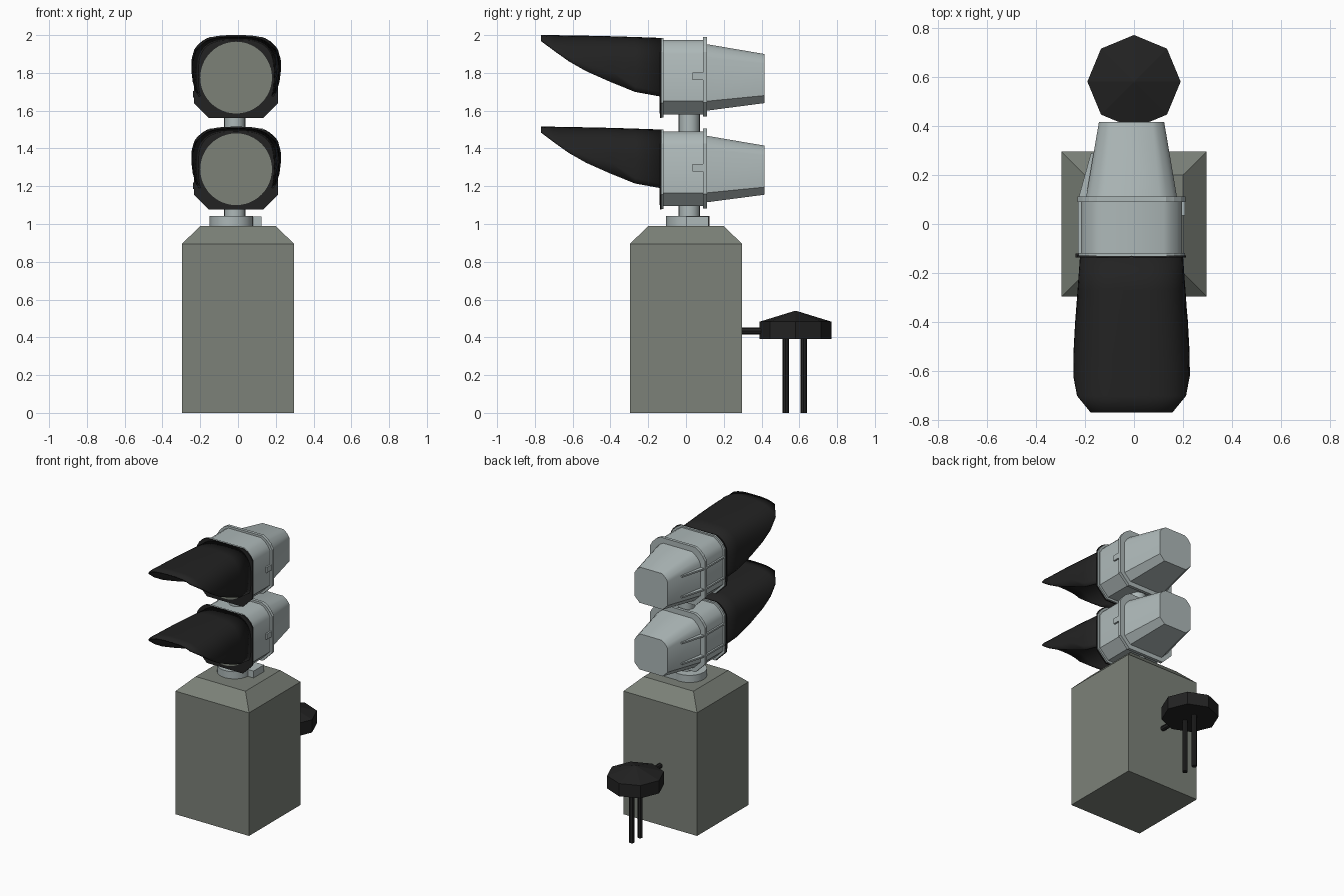
import bpy, bmesh, math
from mathutils import Vector

if "Cube" in bpy.data.objects:
    bpy.data.objects.remove(bpy.data.objects["Cube"])

CX = -0.01          # centre line of the lamp heads
PITCH = 0.485       # vertical distance between heads


def material(name, rgb):
    m = bpy.data.materials.new(name)
    m.diffuse_color = (*rgb, 1)
    m.use_nodes = True
    m.node_tree.nodes["Principled BSDF"].inputs["Base Color"].default_value = m.diffuse_color
    return m


CONCRETE = material("concrete grey", (0.20, 0.22, 0.19))
METAL = material("pale metal grey", (0.42, 0.48, 0.48))
BLACK = material("black", (0.016, 0.016, 0.016))
LENS = material("lens grey", (0.20, 0.22, 0.185))


def loft(name, rings, mat, closed=True, smooth=False):
    """Skin a list of equal-length rings; closed rings are capped."""
    bm = bmesh.new()
    vs = [[bm.verts.new(p) for p in r] for r in rings]
    n = len(rings[0])
    for a, b in zip(vs, vs[1:]):
        for i in range(n if closed else n - 1):
            j = (i + 1) % n
            bm.faces.new((a[i], a[j], b[j], b[i]))
    if closed:
        bm.faces.new(vs[0])
        bm.faces.new(vs[-1])
    bmesh.ops.recalc_face_normals(bm, faces=bm.faces)
    me = bpy.data.meshes.new(name)
    bm.to_mesh(me)
    bm.free()
    me.materials.append(mat)
    ob = bpy.data.objects.new(name, me)
    bpy.context.collection.objects.link(ob)
    if smooth:
        bpy.ops.object.select_all(action='DESELECT')
        ob.select_set(True)
        bpy.context.view_layer.objects.active = ob
        bpy.ops.object.shade_smooth_by_angle(angle=math.radians(35))
    return ob


def box(name, x, y, z, mat):
    ring = lambda h: [(x[0], y[0], h), (x[1], y[0], h), (x[1], y[1], h), (x[0], y[1], h)]
    return loft(name, [ring(z[0]), ring(z[1])], mat)


def tube(name, p, q, r, n, mat, smooth=False):
    p, q = Vector(p), Vector(q)
    rot = (q - p).to_track_quat('Z', 'Y')
    ring = [rot @ Vector((r * math.cos(2 * math.pi * i / n), r * math.sin(2 * math.pi * i / n), 0))
            for i in range(n)]
    return loft(name, [[p + v for v in ring], [q + v for v in ring]], mat, smooth=smooth)


def housing(y, hw, zb, zt, c, ct):
    """Ring with cut lower corners (c) and rounded upper corners (ct)."""
    right = [(hw - c, zb), (hw, zb + c)]
    for i in range(4):
        a = math.radians(30 * i)
        # blend of an arc and a straight cut
        t = i / 3
        ax = 0.45 * math.cos(a) + 0.55 * (1 - t)
        az = 0.45 * math.sin(a) + 0.55 * t
        right.append((hw - ct + ct * ax, zt - ct + ct * az))
    pts = right + [(-x, z) for x, z in reversed(right)]
    return [(CX + x, y, z) for x, z in pts]


def hood_ring(y, rx, rz, zc, edge, n=28):
    """Squarish arch cut off at the height of the hood's lower edge."""
    d = (edge - zc) / rz
    t0 = math.asin(math.copysign(abs(d) ** 1.5, d))
    out = []
    for i in range(n + 1):
        t = t0 + (math.pi - 2 * t0) * i / n
        c, s = math.cos(t), math.sin(t)
        out.append((CX + rx * math.copysign(abs(c) ** (2 / 3), c), y,
                    zc + rz * math.copysign(abs(s) ** (2 / 3), s)))
    return out


def head(tag, dz):
    # Body, flanges and tapered rear casing
    parts = [
        ("body", [(-0.12, 0.205, 1.58, 1.975, 0.07, 0.075), (0.10, 0.205, 1.58, 1.975, 0.07, 0.075)], METAL),
        ("front_flange", [(-0.13, 0.217, 1.565, 1.985, 0.075, 0.075), (-0.118, 0.217, 1.565, 1.985, 0.075, 0.075)], METAL),
        ("rear_flange", [(0.09, 0.22, 1.568, 1.99, 0.075, 0.08), (0.112, 0.22, 1.568, 1.99, 0.075, 0.08)], METAL),
        ("rear_casing", [(0.11, 0.185, 1.60, 1.952, 0.05, 0.07), (0.415, 0.133, 1.64, 1.90, 0.04, 0.05)], METAL),
        ("face_plate", [(-0.137, 0.222, 1.562, 1.985, 0.077, 0.07), (-0.129, 0.222, 1.562, 1.985, 0.077, 0.07)], BLACK),
    ]
    for name, secs, mat in parts:
        rings = [[(x, y, z + dz) for x, y, z in housing(*s)] for s in secs]
        loft(f"{tag}_{name}", rings, mat, smooth=name in ("body", "rear_casing"))
    # Lens disc
    tube(f"{tag}_lens", (CX, -0.13, 1.775 + dz), (CX, -0.141, 1.775 + dz), 0.19, 48, LENS)
    # Long hood
    stations = [(-0.13, 0.205, 0.195, 1.785, 1.675), (-0.27, 0.215, 0.198, 1.787, 1.70),
                (-0.40, 0.225, 0.201, 1.788, 1.752), (-0.53, 0.232, 0.203, 1.789, 1.81),
                (-0.62, 0.236, 0.204, 1.789, 1.862), (-0.70, 0.24, 0.205, 1.79, 1.92),
                (-0.768, 0.243, 0.205, 1.79, 1.972)]
    hood = loft(f"{tag}_hood", [hood_ring(y, rx, rz, zc + dz, e + dz) for y, rx, rz, zc, e in stations],
                BLACK, closed=False, smooth=True)
    mod = hood.modifiers.new("thickness", 'SOLIDIFY')
    mod.thickness = 0.01
    mod.offset = 0
    # Side catches and ribs
    box(f"{tag}_catch", (0.18, 0.207), (0.035, 0.09), (1.762 + dz, 1.802 + dz), METAL)
    box(f"{tag}_front_catch", (-0.238, -0.21), (-0.137, -0.12), (1.67 + dz, 1.705 + dz), BLACK)
    for i, z in enumerate((1.70, 1.85)):
        box(f"{tag}_body_rib_{i}", (-0.228, -0.20), (-0.12, 0.10), (z - 0.006 + dz, z + 0.006 + dz), METAL)
        tri = [(-0.225, 0.11), (-0.175, 0.29), (-0.15, 0.29), (-0.15, 0.11)]
        loft(f"{tag}_gusset_{i}", [[(x, y, z + h + dz) for x, y in tri] for h in (-0.006, 0.006)], METAL)


# Concrete pedestal with a chamfered top
sq = lambda h, z: [(-h, -h, z), (h, -h, z), (h, h, z), (-h, h, z)]
loft("pedestal", [sq(0.296, 0), sq(0.296, 0.895), sq(0.2, 0.99)], CONCRETE)

# Mounting foot and post
tube("foot_disc", (-0.035, 0.01, 0.985), (-0.035, 0.01, 1.042), 0.115, 24, METAL, smooth=True)
box("foot_block", (-0.03, 0.125), (0.0, 0.12), (0.985, 1.04), METAL)
tube("post", (-0.017, 0.017, 1.03), (-0.017, 0.017, 1.66), 0.056, 20, METAL, smooth=True)

# Two lamp heads
head("upper", 0)
head("lower", -PITCH)

# Cable cap behind the pedestal, with arm and two legs
octo = lambda r, z: [(r * math.cos(math.pi * i / 4), 0.58 + r * math.sin(math.pi * i / 4), z) for i in range(8)]
loft("cable_cap", [octo(0.19, 0.39), octo(0.19, 0.483), octo(0.004, 0.54)], BLACK)
tube("cap_arm", (0, 0.28, 0.433), (0, 0.45, 0.433), 0.018, 8, BLACK)
for i, y in enumerate((0.528, 0.623)):
    tube(f"cap_leg_{i}", (0, y, 0), (0, y, 0.40), 0.018, 8, BLACK)
